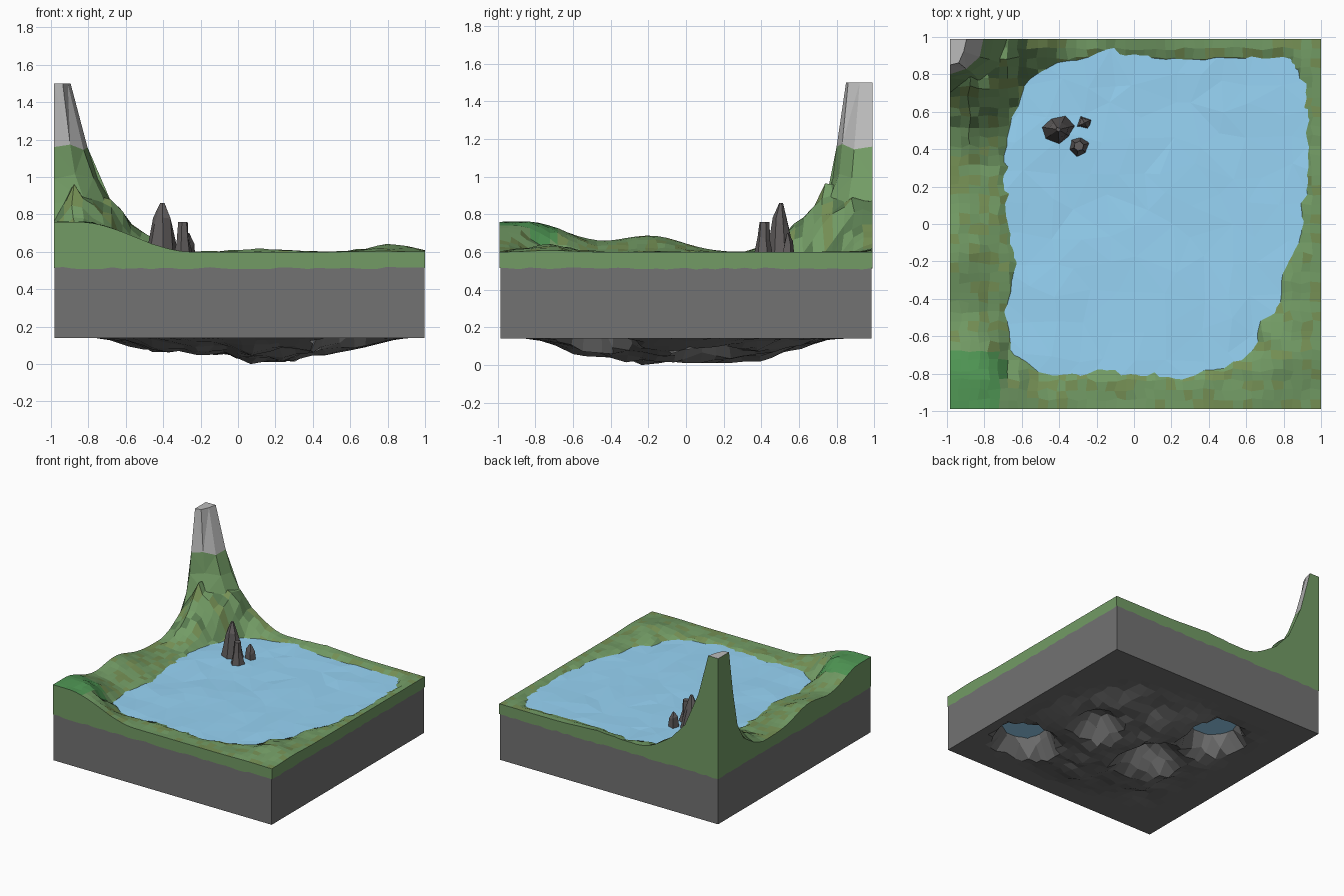
import bpy, bmesh, math, random
from mathutils import Vector, noise

if "Cube" in bpy.data.objects:
    bpy.data.objects.remove(bpy.data.objects["Cube"])

random.seed(4)
X0, X1, Y0, Y1 = -0.985, 1.0, -0.99, 0.99
WATER_Z, WATER_LOW = 0.583, 0.27


def mat(name, r, g, b):
    m = bpy.data.materials.new(name)
    m.diffuse_color = (r, g, b, 1)
    m.use_nodes = True
    m.node_tree.nodes["Principled BSDF"].inputs["Base Color"].default_value = m.diffuse_color
    return m


GREEN = mat("grass", 0.17, 0.33, 0.13)
OLIVE = mat("olive_grass", 0.18, 0.28, 0.09)
BRIGHT = mat("bright_grass", 0.08, 0.31, 0.09)
DARK = mat("dark_grass", 0.10, 0.20, 0.08)
WATER = mat("water", 0.31, 0.66, 0.92)
STONE = mat("stone", 0.17, 0.17, 0.17)
ROCK = mat("dark_rock", 0.12, 0.11, 0.11)
PEAK = mat("pale_rock", 0.5, 0.5, 0.5)


def finish(name, bm, mats):
    me = bpy.data.meshes.new(name)
    bmesh.ops.recalc_face_normals(bm, faces=bm.faces)
    bm.to_mesh(me)
    bm.free()
    for m in mats:
        me.materials.append(m)
    ob = bpy.data.objects.new(name, me)
    bpy.context.collection.objects.link(ob)


def interp(pts, v):
    if v <= pts[0][0]:
        return pts[0][1]
    for (a, za), (b, zb) in zip(pts, pts[1:]):
        if v <= b:
            return za + (zb - za) * (v - a) / (b - a)
    return pts[-1][1]


def smooth(t):
    t = max(0.0, min(1.0, t))
    return t * t * (3 - 2 * t)


def grid(x0, x1, y0, y1, n, jitter, height):
    """Heightfield with jittered interior points; returns bmesh and border edges."""
    bm = bmesh.new()
    rows = []
    for j in range(n + 1):
        row = []
        for i in range(n + 1):
            x, y = x0 + (x1 - x0) * i / n, y0 + (y1 - y0) * j / n
            if 0 < i < n and 0 < j < n:
                x += random.uniform(-jitter, jitter)
                y += random.uniform(-jitter, jitter)
            row.append(bm.verts.new((x, y, height(x, y))))
        rows.append(row)
    for j in range(n):
        for i in range(n):
            bm.faces.new((rows[j][i], rows[j][i + 1], rows[j + 1][i + 1], rows[j + 1][i]))
    return bm, [e for e in bm.edges if e.is_boundary]


def skirt(bm, border, z, wobble=0.0):
    ext = bmesh.ops.extrude_edge_only(bm, edges=border)["geom"]
    for v in ext:
        if isinstance(v, bmesh.types.BMVert):
            v.co.z = z + random.uniform(-wobble, wobble)
    return [f for f in ext if isinstance(f, bmesh.types.BMFace)]


# Shoreline of the lake
SHORE = [Vector(p) for p in (
    (-.63, -.25), (-.68, -.5), (-.63, -.7), (-.45, -.81), (-.2, -.78), (0, -.79),
    (.25, -.81), (.5, -.76), (.65, -.66), (.67, -.52), (.77, -.46), (.78, -.25), (.89, -.08),
    (.92, .3), (.92, .55), (.89, .8), (.8, .89), (.4, .87), (.1, .88), (-.15, .92),
    (-.25, .87), (-.4, .86), (-.55, .78), (-.65, .6), (-.68, .4), (-.66, 0))]


def shore_dist(x, y):
    """Positive on land, negative in the lake."""
    p, best, inside = Vector((x, y)), 9.0, False
    for a, b in zip(SHORE, SHORE[1:] + SHORE[:1]):
        d = b - a
        t = max(0, min(1, (p - a).dot(d) / d.dot(d)))
        best = min(best, (p - a - d * t).length)
        if (a.y > y) != (b.y > y) and x < a.x + (y - a.y) / (b.y - a.y) * (b.x - a.x):
            inside = not inside
    ragged = 0.03 * noise.noise(Vector((x * 14, y * 14, 5)))
    return (-best if inside else best) + ragged


def blob(x, y, cx, cy, s):
    return math.exp(-((x - cx) ** 2 + (y - cy) ** 2) / (2 * s * s))


SLOPE = [(0.2, .32), (.29, .29), (.35, .23), (.4, .16), (.5, .09), (.6, .03), (.7, 0)]


def land(x, y):
    d = shore_dist(x, y)
    if d < 0:
        return WATER_Z + 0.9 * d
    r = math.hypot(x - X0, y - Y1)
    hills = 0.16 * smooth((-0.25 - x) / 0.6) * smooth((-0.38 - y) / 0.45)
    hills += 0.085 * blob(x, y, -1, -.18, .16) + 0.03 * blob(x, y, -1, -.45, .12)
    hills += 0.03 * blob(x, y, .1, .95, .15) + 0.045 * blob(x, y, .78, -.72, .12)
    inner = smooth(min(x - X0, X1 - x, y - Y0, Y1 - y) / 0.1)
    rough = inner * 0.015 * noise.noise(Vector((x * 9, y * 9, 0)))
    mound = interp(SLOPE, r + 0.12 * (1 - smooth((x - X0) / .12)))
    mound *= 1 + 0.4 * inner * noise.noise(Vector((x * 12, y * 12, 3)))
    return WATER_Z + 0.017 * smooth(d / .05) + hills * smooth(d / .2) + mound * smooth(d / .12) + rough * smooth(d / .1)


# Grassy shore ring with a green skirt
bm, border = grid(X0, X1, Y0, Y1, 38, 0.010, land)
side = set(skirt(bm, border, 0.513, 0.006))
drop = []
for f in bm.faces:
    c = f.calc_center_median()
    if f in side:
        continue
    if shore_dist(c.x, c.y) < -0.1:
        drop.append(f)
    elif c.x < -0.7 and c.y < -0.68:
        f.material_index = 2
    elif math.hypot(c.x - X0, c.y - Y1) < 0.5 and random.random() < 0.3:
        f.material_index = 3
    elif random.random() < 0.25:
        f.material_index = 1
bmesh.ops.delete(bm, geom=drop, context='FACES')
finish("grass_shore", bm, [GREEN, OLIVE, BRIGHT, DARK])

# Corner mountain: coarse quarter cone with flat outer walls and a pale summit
bm = bmesh.new()
RINGS = [(.09, .14, 1.5), (.18, .19, 1.16), (.235, .21, .99), (.31, .25, .86), (.42, .32, .68), (.45, .45, .52)]
N = 3
rings = []
for k, (rx, ry, z) in enumerate(RINGS):
    ring = []
    for i in range(N + 1):
        a = math.pi / 2 * i / N
        mid = 0 < i < N
        s = random.uniform(.95, 1.08) if mid else 1
        zz = z + (random.uniform(-.03, .03) if mid and k else 0)
        ring.append(bm.verts.new((X0 + rx * s * math.cos(a), Y1 - ry * s * math.sin(a), zz)))
    rings.append(ring)
for k in range(len(rings) - 1):
    for i in range(N):
        f = bm.faces.new((rings[k][i], rings[k][i + 1], rings[k + 1][i + 1], rings[k + 1][i]))
        f.material_index = 1 if k == 0 else 0
top, low = bm.verts.new((X0, Y1, 1.5)), bm.verts.new((X0, Y1, .52))
bm.faces.new([top] + rings[0]).material_index = 1
for i in (0, N):
    bm.faces.new([top] + [r[i] for r in rings] + [low])
bmesh.ops.triangulate(bm, faces=bm.faces)
finish("corner_mountain", bm, [GREEN, PEAK])

# Faceted body of water with an underside
bm, border = grid(-.74, .955, -.87, .94, 11, 0.05, lambda x, y: WATER_Z + random.uniform(-.005, .004))
skirt(bm, border, WATER_LOW)
bmesh.ops.holes_fill(bm, edges=[e for e in bm.edges if e.is_boundary], sides=0)
bmesh.ops.triangulate(bm, faces=bm.faces)
finish("water", bm, [WATER])

# Hollow stone base: side walls, sagging bed, and mounds poking into the water
# (x, y, radius, height)
MOUNDS = [(-.40, .43, .27, .42), (.64, -.50, .26, .42), (.45, .10, .22, .12), (-.16, -.02, .30, .22)]
SAG = [(0, .14), (.3, .11), (.6, .05), (.8, 0)]


def bed(x, y):
    edge = min(x - X0, X1 - x, y - Y0, Y1 - y)
    z = 0.14 - interp(SAG, math.hypot(x - .08, y + .02))
    z += 0.05 * noise.noise(Vector((x * 6, y * 6, 8))) * smooth((edge - .2) / .3)
    for cx, cy, r, h in MOUNDS:
        z += h * smooth(1.25 * (1 - math.hypot(x - cx, y - cy) / r))
    return max(z, 0.01)


e = 0.004
bm, border = grid(X0 + e, X1 - e, Y0 + e, Y1 - e, 26, 0.02, bed)
for v in bm.verts:
    if v.is_boundary:
        v.co.z = 0.14
min(bm.verts, key=lambda v: math.hypot(v.co.x - .05, v.co.y + .2)).co.z = 0.0
skirt(bm, border, 0.54)
finish("stone_base", bm, [STONE])


# Rock spires standing in the lake
def spire(name, cx, cy, rx, ry, top, tip, sides):
    bm = bmesh.new()
    prev = None
    for t, s in ((0, 1.15), (.3, 1), (.75, .62), (1, tip)):
        ring = []
        for i in range(sides):
            a = 2 * math.pi * (i + .3) / sides
            k = s * random.uniform(.85, 1.15)
            z = .45 + (top - .45) * t + (random.uniform(-.03, .03) if 0 < t < 1 else 0)
            ring.append(bm.verts.new((cx + rx * k * math.cos(a), cy + ry * k * math.sin(a), z)))
        if prev:
            for i in range(sides):
                j = (i + 1) % sides
                bm.faces.new((prev[i], prev[j], ring[j], ring[i]))
        prev = ring
    bm.faces.new(prev)
    finish(name, bm, [ROCK])


spire("tall_spire", -.405, .505, .085, .07, .86, .15, 7)
spire("blunt_spire", -.295, .415, .06, .06, .76, .45, 6)
spire("small_spire", -.265, .54, .05, .045, .70, .1, 4)
